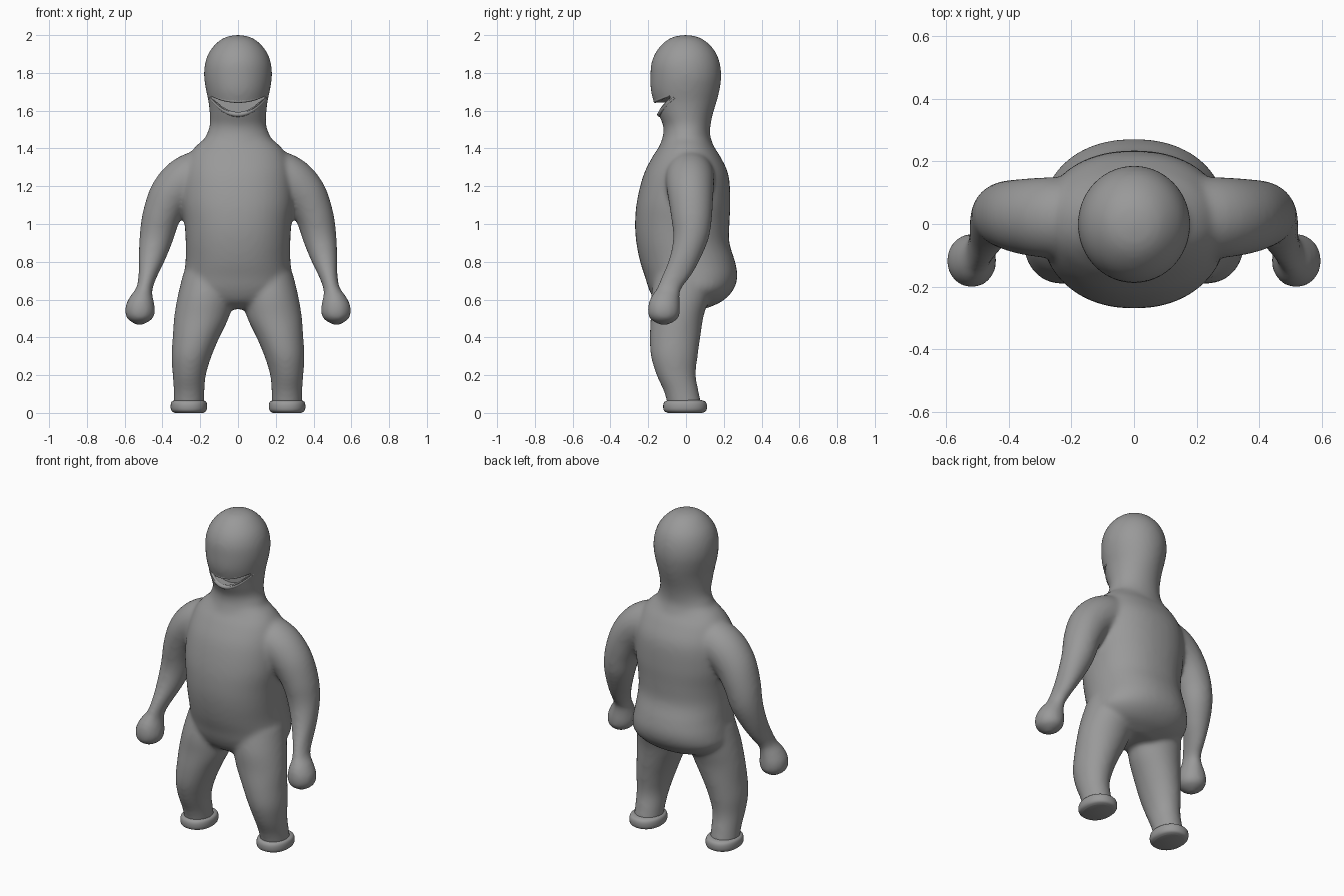
import bpy, bmesh, math
from mathutils import Vector

if "Cube" in bpy.data.objects:
    bpy.data.objects.remove(bpy.data.objects["Cube"])

grey = bpy.data.materials.new("plain grey")
grey.diffuse_color = (0.32, 0.32, 0.32, 1)
grey.use_nodes = True
grey.node_tree.nodes["Principled BSDF"].inputs["Base Color"].default_value = grey.diffuse_color


def spline(rows, steps=5):
    """Catmull-Rom interpolation of loft rows."""
    out = []
    for i in range(len(rows) - 1):
        p = [Vector(rows[min(max(i + k, 0), len(rows) - 1)]) for k in (-1, 0, 1, 2)]
        for s in range(steps):
            t = s / steps
            out.append(0.5 * (2 * p[1] + (p[2] - p[0]) * t
                              + (2 * p[0] - 5 * p[1] + 4 * p[2] - p[3]) * t * t
                              + (3 * p[1] - p[0] - 3 * p[2] + p[3]) * t ** 3))
    return out + [Vector(rows[-1])]


def loft(bm, rows, sides=40, power=2.0, tilt=False, flip=1):
    """Rows of (x, y, z, radius x, radius y) skinned into a closed tube."""
    rows = spline(rows)
    rings = []
    for i, r in enumerate(rows):
        u = Vector((1, 0, 0))
        if tilt:
            a, b = rows[max(i - 1, 0)], rows[min(i + 1, len(rows) - 1)]
            u = Vector((a[2] - b[2], 0, b[0] - a[0])).normalized()
        ring = []
        for k in range(sides):
            ang = math.tau * k / sides
            c, s = math.cos(ang), math.sin(ang)
            c = math.copysign(abs(c) ** (2 / power), c) * max(r[3], 0.004)
            s = math.copysign(abs(s) ** (2 / power), s) * max(r[4], 0.004)
            p = Vector((r[0], r[1], r[2])) + u * c + Vector((0, s, 0))
            p.x *= flip
            ring.append(bm.verts.new(p))
        rings.append(ring)
    faces = [bm.faces.new(rings[0]), bm.faces.new(rings[-1])]
    for a, b in zip(rings, rings[1:]):
        for k in range(sides):
            n = (k + 1) % sides
            faces.append(bm.faces.new((a[k], a[n], b[n], b[k])))
    bmesh.ops.recalc_face_normals(bm, faces=faces)


def make(name, bm):
    mesh = bpy.data.meshes.new(name)
    bm.to_mesh(mesh)
    bm.free()
    mesh.materials.append(grey)
    obj = bpy.data.objects.new(name, mesh)
    bpy.context.collection.objects.link(obj)
    return obj


def finish(obj, angle=40):
    """Apply modifiers and smooth the shading."""
    bpy.ops.object.select_all(action='DESELECT')
    obj.select_set(True)
    bpy.context.view_layer.objects.active = obj
    bpy.ops.object.convert(target='MESH')
    bpy.ops.object.shade_smooth_by_angle(angle=math.radians(angle))


def span(z, rx, front, back):
    """Centred row from its front and back depth."""
    return (0, (front + back) / 2, z, rx, (back - front) / 2)


# Head and neck
bm = bmesh.new()
loft(bm, [span(*r) for r in (
    (2.002, .005, -.005, .005), (1.99, .065, -.07, .065), (1.96, .112, -.118, .115),
    (1.91, .153, -.16, .157), (1.85, .175, -.184, .18), (1.78, .18, -.189, .187),
    (1.71, .17, -.187, .178), (1.65, .157, -.172, .163), (1.58, .150, -.146, .142),
    (1.52, .150, -.121, .13), (1.46, .172, -.124, .13), (1.36, .20, -.16, .165),
    (1.25, .2, -.18, .18))])
# Torso
loft(bm, [span(*r) for r in (
    (1.47, .15, -.115, .12), (1.42, .215, -.135, .14), (1.36, .26, -.175, .18),
    (1.26, .29, -.225, .225), (1.12, .297, -.26, .235), (1.0, .283, -.27, .23),
    (.90, .277, -.263, .23), (.80, .278, -.243, .26), (.72, .288, -.217, .272),
    (.65, .29, -.195, .25), (.59, .23, -.16, .19), (.55, .10, -.10, .10))], power=2.2)
# Legs and arms
for side in (1, -1):
    loft(bm, [(.16, -.01, .74, .13, .15), (.172, -.03, .62, .147, .155),
              (.192, -.047, .51, .146, .14), (.222, -.058, .4, .124, .134),
              (.246, -.062, .3, .106, .124), (.258, -.052, .2, .088, .104),
              (.259, -.024, .11, .081, .092), (.26, -.005, .03, .08, .09)], flip=side)
    loft(bm, [(.10, .02, 1.28, .13, .12), (.25, .02, 1.245, .128, .13),
              (.345, .023, 1.165, .118, .122), (.403, .029, 1.05, .102, .11),
              (.432, .027, .93, .09, .095), (.457, -.005, .82, .071, .083),
              (.478, -.048, .73, .05, .077), (.496, -.092, .655, .043, .066),
              (.508, -.112, .605, .064, .078), (.518, -.117, .55, .08, .086),
              (.52, -.117, .50, .069, .076), (.52, -.117, .467, .02, .025)],
         tilt=True, flip=side)
body = make("body", bm)
remesh = body.modifiers.new("blend", 'REMESH')
remesh.mode, remesh.voxel_size = 'VOXEL', 0.012
smooth = body.modifiers.new("soften", 'SMOOTH')
smooth.factor, smooth.iterations = 0.5, 14


# Smile-shaped mouth opening
def smile(x, low, rise):
    return low + rise * (x / .15) ** 2


xs = [-.165 + .33 * i / 24 for i in range(25)]
bm = bmesh.new()
outline = [(x, smile(x, 1.588, .088)) for x in xs]
outline += [(x, max(smile(x, 1.643, .04), smile(x, 1.588, .088) + .002)) for x in reversed(xs)]
face = bm.faces.new([bm.verts.new((x, -.35, z)) for x, z in outline])
ext = bmesh.ops.extrude_face_region(bm, geom=[face])
for v in ext["geom"]:
    if isinstance(v, bmesh.types.BMVert):
        v.co.y = -.085
bmesh.ops.recalc_face_normals(bm, faces=bm.faces)
cutter = make("mouth_cutter", bm)
cutter.hide_render = True
cut = body.modifiers.new("mouth", 'BOOLEAN')
cut.operation, cut.object, cut.solver = 'DIFFERENCE', cutter, 'EXACT'
finish(body)
bpy.data.objects.remove(cutter)

# Rolled lips following the face
for name, low, rise, depth, rad in (("lower_lip", 1.58, .092, .14, .013),
                                    ("upper_lip", 1.65, .036, .163, .009)):
    curve = bpy.data.curves.new(name, 'CURVE')
    curve.dimensions = '3D'
    curve.bevel_depth, curve.bevel_resolution, curve.use_fill_caps = rad, 3, True
    path = curve.splines.new('POLY')
    pts = [-.147 + .294 * i / 24 for i in range(25)]
    path.points.add(len(pts) - 1)
    for p, x in zip(path.points, pts):
        y = -depth * math.sqrt(1 - (x / .163) ** 2)
        p.co = (x, y, smile(x, low, rise), 1)
        p.radius = 1 - .5 * abs(x / .147) ** 3
    curve.materials.append(grey)
    lip = bpy.data.objects.new(name, curve)
    bpy.context.collection.objects.link(lip)
    finish(lip)

# Feet: flat rounded pads
for side, label in ((1, "left"), (-1, "right")):
    bm = bmesh.new()
    loft(bm, [(.26, -.005, 0, .075, .09), (.26, -.005, .008, .089, .108),
              (.26, -.005, .022, .096, .115), (.26, -.005, .045, .096, .115),
              (.26, -.005, .06, .09, .107), (.26, -.005, .067, .076, .09)],
         power=2.2, flip=side)
    finish(make(label + "_foot", bm))
